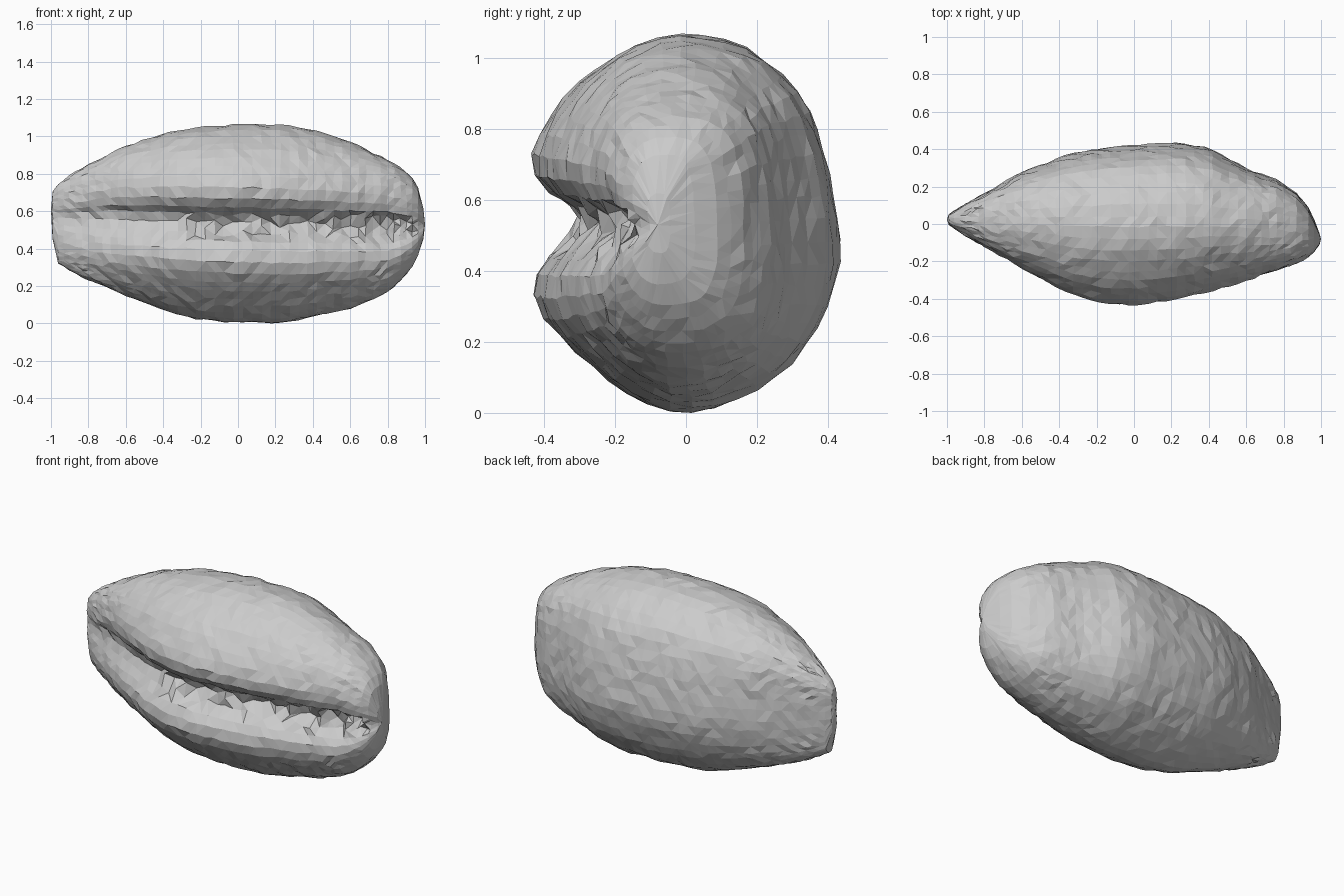
import bpy, bmesh, math, random
from mathutils import Vector

if "Cube" in bpy.data.objects:
    bpy.data.objects.remove(bpy.data.objects["Cube"])

random.seed(4)
SIDES = 50
RINGS = 48

# outline along the length: x, z bottom, z top, y front, y middle, y back
STATIONS = [
    (-0.99, 0.45, 0.71, -0.003, 0.025, 0.05),
    (-0.965, 0.325, 0.745, -0.025, 0.025, 0.07),
    (-0.90, 0.285, 0.79, -0.065, 0.02, 0.11),
    (-0.80, 0.235, 0.85, -0.12, 0.02, 0.165),
    (-0.60, 0.15, 0.95, -0.24, 0.01, 0.28),
    (-0.35, 0.055, 1.03, -0.37, 0.0, 0.375),
    (-0.20, 0.02, 1.05, -0.42, 0.0, 0.405),
    (0.00, 0.003, 1.065, -0.435, 0.0, 0.425),
    (0.25, 0.005, 1.06, -0.40, 0.0, 0.437),
    (0.40, 0.035, 1.035, -0.365, 0.0, 0.41),
    (0.60, 0.08, 0.97, -0.305, -0.01, 0.30),
    (0.78, 0.155, 0.885, -0.24, -0.02, 0.23),
    (0.87, 0.23, 0.835, -0.21, -0.03, 0.165),
    (0.93, 0.30, 0.78, -0.18, -0.05, 0.095),
    (0.97, 0.38, 0.715, -0.145, -0.07, 0.01),
    (0.99, 0.45, 0.62, -0.11, -0.075, -0.045)]

# middle cross-section (y, z), from the slit floor over the top and round
SECTION = [
    (-0.30, 0.53), (-0.315, 0.57), (-0.36, 0.595), (-0.405, 0.63), (-0.43, 0.675),
    (-0.43, 0.73), (-0.40, 0.80), (-0.32, 0.91), (-0.19, 1.01), (-0.08, 1.055),
    (0.02, 1.065), (0.15, 1.035), (0.26, 0.96), (0.34, 0.86), (0.39, 0.72),
    (0.42, 0.56), (0.43, 0.43), (0.40, 0.31), (0.34, 0.19), (0.24, 0.09),
    (0.11, 0.025), (0.0, 0.0), (-0.10, 0.02), (-0.20, 0.075), (-0.32, 0.175),
    (-0.395, 0.255), (-0.425, 0.31), (-0.43, 0.35), (-0.41, 0.40),
    (-0.37, 0.445), (-0.33, 0.485)]


def catmull(a, b, c, d, t):
    return 0.5 * (2*b + (c - a)*t + (2*a - 5*b + 4*c - d)*t*t + (3*b - a - 3*c + d)*t**3)


def resample(points, count):
    # even spacing round a closed smooth curve
    n = len(points)
    p = [Vector(q) for q in points]
    dense = [catmull(p[i-1], p[i], p[(i+1) % n], p[(i+2) % n], k/12)
             for i in range(n) for k in range(12)]
    lengths = [0]
    for i in range(len(dense)):
        lengths.append(lengths[-1] + (dense[(i+1) % len(dense)] - dense[i]).length)
    out, j = [], 0
    for i in range(count):
        while lengths[j+1] < lengths[-1]*i/count:
            j += 1
        out.append(dense[j])
    return out


def station(x):
    for a, b in zip(STATIONS, STATIONS[1:]):
        if x <= b[0]:
            t = (x - a[0]) / (b[0] - a[0])
            return [u + (v - u)*t for u, v in zip(a, b)]
    return list(STATIONS[-1])


def squeeze(d, full, target):
    # shorten toward the ends, keeping the lips near the slit rounder
    u, s = d/full, target/full
    q = min(1, 1.5*s)
    return full * u * (q + (s - q)*u)


# ring positions, packed closer toward the ends
x0, x1 = STATIONS[0][0], STATIONS[-1][0]
xs = []
for i in range(RINGS):
    t = i / (RINGS - 1)
    t = 0.65*t + 0.35*(1 - math.cos(math.pi*t))/2
    xs.append(x0 + (x1 - x0)*t)

profile = resample(SECTION, SIDES)
bm = bmesh.new()
rings = []
for k, x in enumerate(xs):
    _, zb, zt, yf, ym, yb = station(x)
    slit = 0.55 - 0.025*x
    end = min(1, max(0, (abs(x) - 0.5)/0.45))
    toothed = -0.3 < x < 0.96
    ring = []
    for y, z in profile:
        # sections become flatter-sided toward the ends
        w = abs(y)/0.433
        away = 1 if y > 0 else min(1, max(0, (abs(z - 0.53) - 0.08)/0.2))
        w = w ** (1 - 0.25*end*away)
        py = ym + w*(yb - ym) if y > 0 else ym - w*(ym - yf)
        if z > 0.54:
            pz = slit + squeeze(z - 0.54, 0.525, max(zt - slit, 0.02))
        else:
            pz = slit - squeeze(0.54 - z, 0.54, max(slit - zb, 0.02))
        # irregular teeth along the slit
        if toothed and y < -0.2 and 0.46 < z < 0.585:
            pz += random.uniform(-0.02, 0.02)
            py += random.uniform(-0.02, 0.035)
        j = 0.005 if 2 < k < RINGS - 3 else 0.002
        ring.append(bm.verts.new((x + random.uniform(-j, j),
                                  py + random.uniform(-j, j),
                                  pz + random.uniform(-j, j))))
    rings.append(ring)

# skin between the rings
for a, b in zip(rings, rings[1:]):
    for i in range(SIDES):
        n = (i + 1) % SIDES
        bm.faces.new((a[i], a[n], b[n], b[i]))

# blunt, narrow ends
for ring, tip in ((rings[0], (-1.0, 0.025, 0.61)), (rings[-1], (1.0, -0.08, 0.53))):
    v = bm.verts.new(tip)
    for i in range(SIDES):
        bm.faces.new((ring[i], ring[(i+1) % SIDES], v))

# thin out slivers and facet the surface
bmesh.ops.remove_doubles(bm, verts=bm.verts[:], dist=0.012)
bmesh.ops.triangulate(bm, faces=bm.faces[:])
bmesh.ops.recalc_face_normals(bm, faces=bm.faces[:])
mesh = bpy.data.meshes.new("shell")
bm.to_mesh(mesh)
bm.free()
shell = bpy.data.objects.new("shell", mesh)
bpy.context.collection.objects.link(shell)
# rest the shell on the ground
shell.location.z = -min(v.co.z for v in mesh.vertices)
